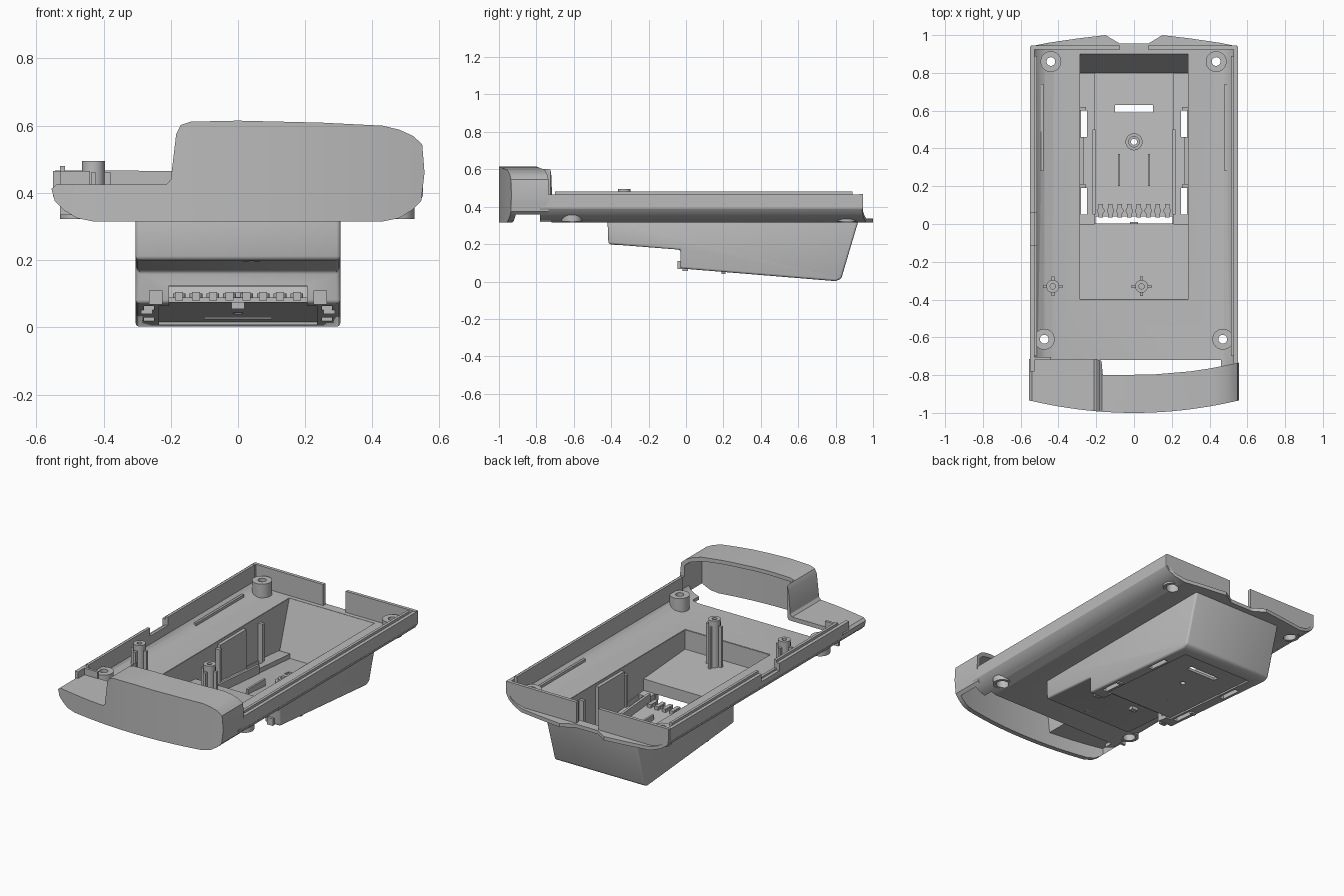
import bpy, bmesh, math
from mathutils import Vector, Matrix

if "Cube" in bpy.data.objects:
    bpy.data.objects.remove(bpy.data.objects["Cube"], do_unlink=True)

grey = bpy.data.materials.new("plain grey")
grey.use_nodes = True
grey.diffuse_color = (0.5, 0.5, 0.5, 1)
grey.node_tree.nodes["Principled BSDF"].inputs["Base Color"].default_value = (0.5, 0.5, 0.5, 1)
parts = []


def finish(name, bm):
    bmesh.ops.recalc_face_normals(bm, faces=bm.faces)
    me = bpy.data.meshes.new(name)
    bm.to_mesh(me)
    bm.free()
    me.materials.append(grey)
    ob = bpy.data.objects.new(name, me)
    bpy.context.collection.objects.link(ob)
    parts.append(ob)
    return ob


def prism(name, pts, axis, lo, hi):
    """Closed outline in the plane across the axis, extruded from lo to hi."""
    place = {"x": lambda a, b: (lo, a, b), "y": lambda a, b: (a, lo, b), "z": lambda a, b: (a, b, lo)}[axis]
    bm = bmesh.new()
    face = bm.faces.new([bm.verts.new(place(a, b)) for a, b in pts])
    new = bmesh.ops.extrude_face_region(bm, geom=[face])["geom"]
    step = Vector([(hi - lo) * (axis == k) for k in "xyz"])
    bmesh.ops.translate(bm, vec=step, verts=[v for v in new if isinstance(v, bmesh.types.BMVert)])
    return finish(name, bm)


def box(name, x0, x1, y0, y1, z0, z1):
    return prism(name, [(x0, y0), (x1, y0), (x1, y1), (x0, y1)], "z", z0, z1)


def rod(name, x, y, r, z0, z1):
    bm = bmesh.new()
    bmesh.ops.create_cone(bm, cap_ends=True, segments=32, radius1=r, radius2=r, depth=z1 - z0,
                          matrix=Matrix.Translation((x, y, (z0 + z1) / 2)))
    return finish(name, bm)


def bake(ob):
    dg = bpy.context.evaluated_depsgraph_get()
    me = bpy.data.meshes.new_from_object(ob.evaluated_get(dg))
    ob.modifiers.clear()
    ob.data = me


def boolean(ob, tools, op="DIFFERENCE"):
    for tool in tools:
        mod = ob.modifiers.new("cut", "BOOLEAN")
        mod.operation, mod.solver, mod.object = op, "EXACT", tool
        bake(ob)
        parts.remove(tool)
        bpy.data.objects.remove(tool, do_unlink=True)
    return ob


def mirrored(pts):
    return pts + [(-a, b) for a, b in reversed(pts)]


# Tray: U-shaped section, trimmed to a plan with a bowed back edge
outer = [(0.55, 0.465), (0.55, 0.39), (0.53, 0.36), (0.49, 0.335), (0.43, 0.315)]
inner = [(0.425, 0.337), (0.475, 0.35), (0.51, 0.37), (0.528, 0.395), (0.528, 0.465)]
tray = prism("tray", mirrored(outer) + mirrored(inner[::-1])[::-1], "y", -0.78, 1.01)
plan = mirrored([(0.6, -0.9), (0.6, 0.935), (0.55, 0.94), (0.45, 0.96), (0.3, 0.982), (0.15, 1.0), (0.075, 0.955)])
boolean(tray, [prism("plan", plan, "z", 0, 1)], "INTERSECT")
corners = [(-0.44, 0.86), (0.435, 0.86), (-0.475, -0.61), (0.47, -0.61)]
cuts = [box("opening", -0.287, 0.287, -0.402, 0.9, 0.2, 0.6),
        box("front_gap", -0.44, 0.46, -0.9, -0.72, 0.2, 0.6),
        box("side_dip", -0.6, -0.5, -0.11, 0.06, 0.42, 0.6),
        box("front_trim", 0.5, 0.6, -0.9, -0.745, 0.4, 0.6)]
cuts += [rod("screw_hole", x, y, 0.036, 0.2, 0.4) for x, y in corners]
boolean(tray, cuts)

# Raised inner lips along the side walls
box("left_lip", 0.514, 0.53, -0.7, 0.89, 0.38, 0.48)
box("right_lip_back", -0.53, -0.514, 0.06, 0.89, 0.38, 0.48)
box("right_lip_front", -0.53, -0.514, -0.7, -0.11, 0.38, 0.48)
box("right_lip_dip", -0.53, -0.514, -0.11, 0.06, 0.38, 0.43)
box("corner_tab", -0.53, -0.44, -0.72, -0.705, 0.335, 0.465)

# Back wall in two pieces, following the tray section at its outer end
for side, s in (("left", 1), ("right", -1)):
    edge = [(s * (a - 0.005), b + 0.002) for a, b in outer]
    prism(side + "_back_wall", edge + [(s * 0.075, 0.317), (s * 0.075, 0.465)], "y", 0.925, 0.945)
    box(side + "_floor_rib", *sorted((s * 0.478, s * 0.492)), 0.28, 0.74, 0.345, 0.368)

# Screw bosses in the corners
for x, y in corners:
    boss = rod("screw_boss", x, y, 0.055, 0.322, 0.42)
    boolean(boss, [rod("bore", x, y, 0.036, 0.2, 0.4), rod("hole", x, y, 0.023, 0.2, 0.6)])

# Finned standing posts
for x, base in ((-0.43, 0.33), (0.04, 0.195)):
    boolean(rod("post", x, -0.33, 0.034, base, 0.495), [rod("hole", x, -0.33, 0.014, 0.4, 0.6)])
    box("post_fin_across", x - 0.052, x - 0.03, -0.338, -0.322, base, 0.46)
    box("post_fin_across", x + 0.03, x + 0.052, -0.338, -0.322, base, 0.46)
    box("post_fin_along", x - 0.008, x + 0.008, -0.382, -0.36, base, 0.46)
    box("post_fin_along", x - 0.008, x + 0.008, -0.3, -0.278, base, 0.46)

# Stepped bin hanging below the tray
side_view = [(-0.42, 0.335), (-0.415, 0.2), (-0.03, 0.17), (-0.03, 0.07), (0.8, 0.002), (0.83, 0.015), (0.925, 0.335)]
bin_shell = prism("bin", side_view, "x", -0.305, 0.305)
bev = bin_shell.modifiers.new("round", "BEVEL")
bev.width, bev.segments = 0.012, 3
bake(bin_shell)
cavity = [(-0.4, 0.6), (-0.398, 0.218), (0, 0.19), (0, 0.092), (0.8, 0.028), (0.9, 0.337), (0.9, 0.6)]
boolean(bin_shell, [prism("cavity", cavity, "x", -0.285, 0.285),
                    box("mouth", -0.205, 0.205, -0.1, 0.04, 0, 0.125),
                    box("label_slot", -0.1, 0.1, 0.59, 0.63, -0.1, 0.2),
                    rod("panel_hole", 0, 0.435, 0.016, -0.1, 0.2),
                    prism("recess", [(0.04, 0), (0.04, 0.074), (0.74, 0.0165), (0.74, -0.1), (0.04, -0.1)],
                          "x", -0.235, 0.235)])

# Ledges, rails and wall pads inside the bin, the same on both sides
for s in (1, -1):
    slots = []
    ledge = prism("bin_ledge", [(0, 0.085), (0, 0.12), (0.8, 0.056), (0.8, 0.02)], "x",
                  *sorted((s * 0.21, s * 0.29)))
    for y0, y1 in ((0.05, 0.19), (0.46, 0.6)):
        a, b = sorted((s * 0.25, s * 0.28))
        slots.append(box("slot", a, b, y0, y1, -0.1, 0.2))
        boolean(bin_shell, [box("slot", a, b, y0, y1, -0.1, 0.15)])
        box("slot_stop", *sorted((s * 0.255, s * 0.288)), y1, y1 + 0.02, 0.04, 0.3)
    boolean(ledge, slots)
    prism("guide_rail", [(0.05, 0.09), (0.05, 0.14), (0.5, 0.105), (0.5, 0.05)], "x",
          *sorted((s * 0.205, s * 0.22)))
    box("wall_pad", *sorted((s * 0.265, s * 0.288)), 0.21, 0.46, 0.05, 0.32)
    box("front_bracket", *sorted((s * 0.225, s * 0.265)), -0.045, -0.025, 0.068, 0.11)
    box("panel_rib", *sorted((s * 0.074, s * 0.086)), 0.2, 0.37, 0.06, 0.105)

# Panel boss and a row of contacts
boolean(rod("panel_boss", 0, 0.435, 0.045, 0.045, 0.09), [rod("hole", 0, 0.435, 0.016, 0, 0.2)])
boolean(rod("panel_boss_neck", 0, 0.435, 0.03, 0.08, 0.105), [rod("hole", 0, 0.435, 0.016, 0, 0.2)])
for i in range(8):
    x = -0.175 + i * 0.05
    box("contact", x - 0.012, x + 0.012, 0.035, 0.105, 0.08, 0.105)
    rod("contact_tip", x, 0.07, 0.019, 0.08, 0.1)
box("catch_tab", -0.02, 0.02, -0.02, 0.01, 0.055, 0.075)
box("catch_bridge", -0.21, 0.21, -0.005, 0.002, 0.12, 0.19)

# Hood: front outline trimmed to a bowed plan, hollow and open below and behind
front = [(-0.555, 0.412), (-0.545, 0.375), (-0.52, 0.35), (-0.48, 0.325), (-0.43, 0.315), (0.43, 0.315),
         (0.48, 0.325), (0.52, 0.35), (0.545, 0.375), (0.555, 0.46), (0.548, 0.545), (0.52, 0.57), (0.48, 0.588),
         (0.43, 0.6), (0.25, 0.609), (0, 0.615), (-0.14, 0.612), (-0.17, 0.602), (-0.184, 0.575),
         (-0.2, 0.44), (-0.213, 0.425), (-0.54, 0.425)]


def bow(inset):
    """Curved front edge of the hood from right to left."""
    return [(x, -1 + inset + 0.065 * (x / 0.55) ** 2) for x in [-0.6 + 0.05 * i for i in range(25)]]


back = [(0.6, -0.725), (0.55, -0.735), (0.5, -0.745), (0.4, -0.765), (0.3, -0.78), (0.1, -0.797), (-0.165, -0.8),
        (-0.172, -0.725), (-0.2, -0.715), (-0.6, -0.715)]
hood = prism("hood", front, "y", -1.1, -0.6)
boolean(hood, [prism("hood_plan", bow(0) + back, "z", 0, 1)], "INTERSECT")
hollow = prism("hollow", [(-0.53, 0.2), (-0.53, 0.4), (-0.178, 0.4), (-0.16, 0.575), (-0.14, 0.588), (0, 0.592),
                          (0.25, 0.586), (0.42, 0.577), (0.5, 0.555), (0.528, 0.53), (0.528, 0.2)], "y", -1.1, -0.6)
boolean(hollow, [prism("hollow_plan", bow(0.03) + [(0.6, -0.5), (-0.6, -0.5)], "z", 0, 1)], "INTERSECT")
boolean(hood, [hollow])

# One material everywhere, smooth curves with sharp edges kept
bpy.ops.object.select_all(action="DESELECT")
for ob in parts:
    ob.data.materials.clear()
    ob.data.materials.append(grey)
    for p in ob.data.polygons:
        p.material_index = 0
    ob.select_set(True)
bpy.context.view_layer.objects.active = tray
bpy.ops.object.shade_smooth_by_angle(angle=math.radians(30))
